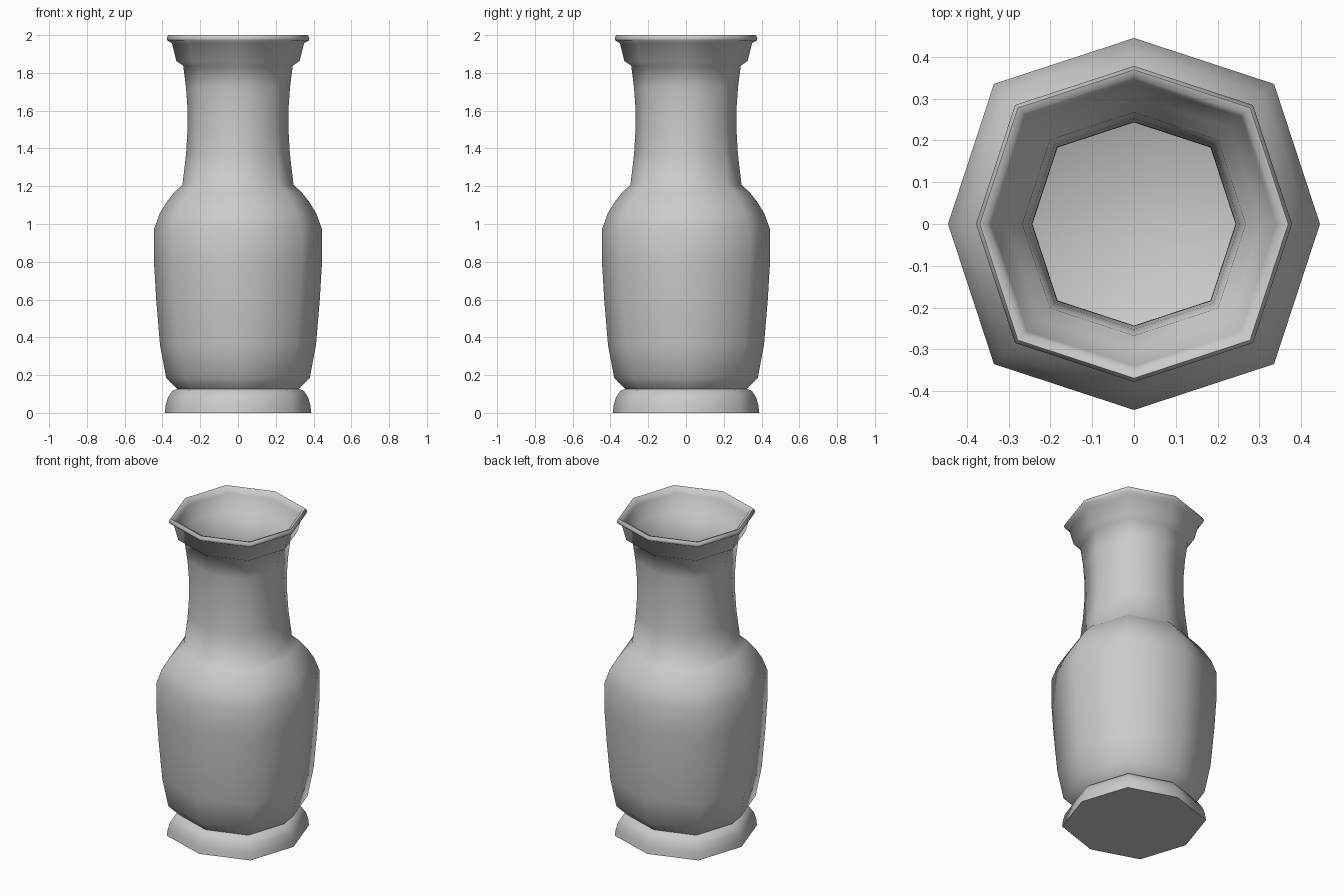
import bpy, bmesh, math

# Profile (radius, height): outside from foot to lip, then inside down to the floor
outer = [(0.388, 0), (0.383, 0.04), (0.372, 0.08), (0.348, 0.117), (0.322, 0.127),
         (0.380, 0.185), (0.413, 0.36), (0.433, 0.60), (0.445, 0.80), (0.445, 0.972),
         (0.415, 1.055), (0.375, 1.12), (0.335, 1.17), (0.294, 1.207),
         (0.275, 1.37), (0.267, 1.50), (0.268, 1.62), (0.275, 1.72), (0.290, 1.838),
         (0.326, 1.862), (0.350, 1.957), (0.375, 1.972), (0.378, 1.985), (0.369, 2.0)]
inner = [(0.352, 1.995), (0.340, 1.965), (0.305, 1.875), (0.267, 1.838), (0.252, 1.72),
         (0.244, 1.62), (0.243, 1.50), (0.251, 1.37), (0.270, 1.20), (0.318, 1.155),
         (0.392, 1.045), (0.421, 0.965), (0.421, 0.80), (0.409, 0.60), (0.389, 0.36),
         (0.357, 0.195), (0.300, 0.14)]

bm = bmesh.new()


def ring(r, z):
    # Octagon with corners on the axes and slightly wider diagonal corners
    verts = []
    for i in range(8):
        a = i * math.pi / 4
        k = r * (0.753 * math.sqrt(2) if i % 2 else 1.0)
        verts.append(bm.verts.new((k * math.cos(a), k * math.sin(a), z)))
    return verts


# Vase walls
rings = [ring(r, z) for r, z in outer + inner]
for a, b in zip(rings, rings[1:]):
    for i in range(8):
        j = (i + 1) % 8
        bm.faces.new((a[i], a[j], b[j], b[i]))

# Underside and inside floor
bm.faces.new(rings[0][::-1])
bm.faces.new(rings[-1])
bmesh.ops.recalc_face_normals(bm, faces=bm.faces)

mesh = bpy.data.meshes.new("vase")
bm.to_mesh(mesh)
bm.free()
vase = bpy.data.objects.new("vase", mesh)
bpy.context.collection.objects.link(vase)

# Soft facets, crisp base and waist edges
bpy.context.view_layer.objects.active = vase
vase.select_set(True)
bpy.ops.object.shade_smooth_by_angle(angle=math.radians(60))
